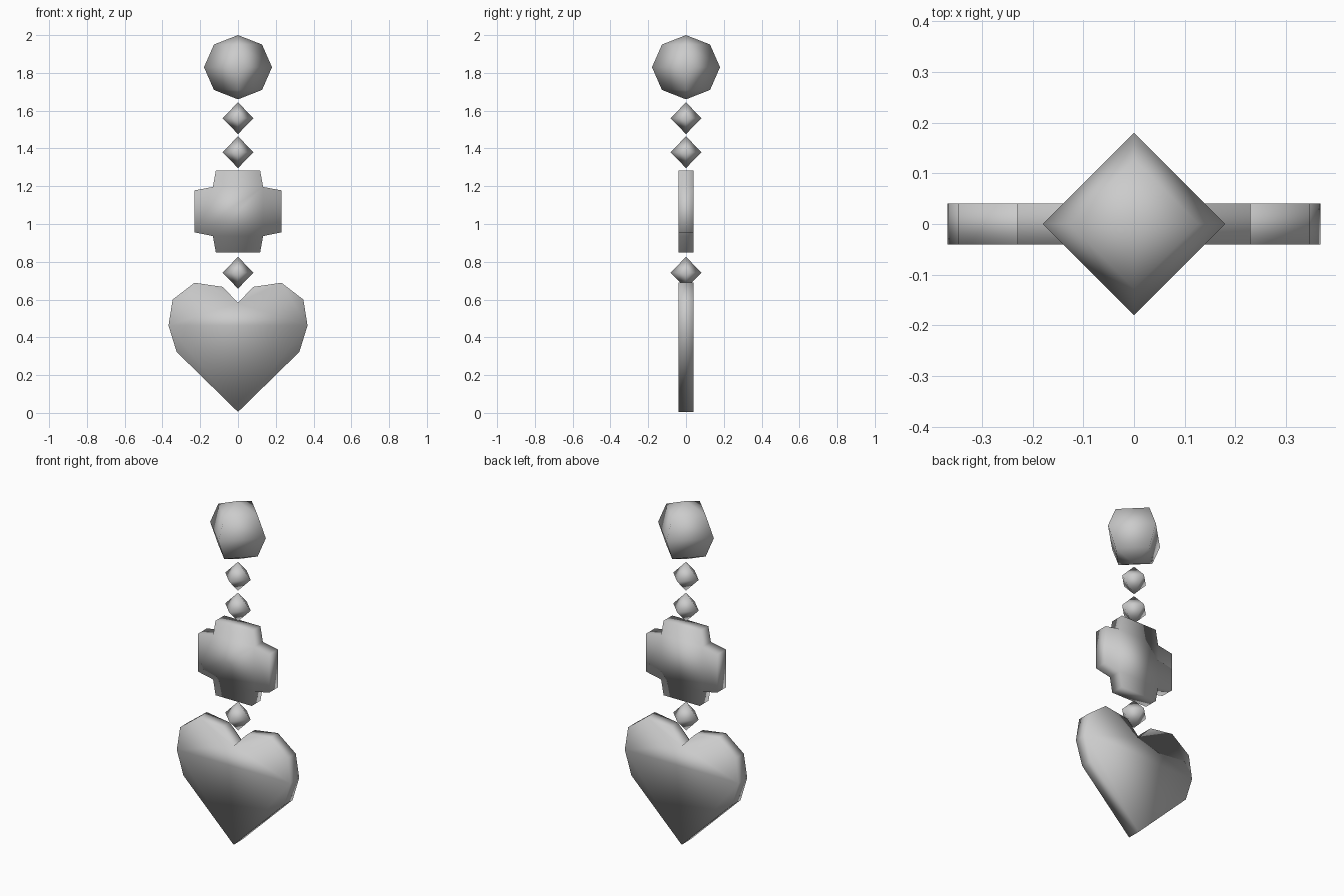
import bpy, bmesh

if "Cube" in bpy.data.objects:
    bpy.data.objects.remove(bpy.data.objects["Cube"])


def finish(bm, name):
    bmesh.ops.recalc_face_normals(bm, faces=bm.faces)
    for f in bm.faces:
        f.smooth = True
    me = bpy.data.meshes.new(name)
    bm.to_mesh(me)
    bm.free()
    ob = bpy.data.objects.new(name, me)
    bpy.context.collection.objects.link(ob)
    return ob


def bead(name, z, rx, rz, rings):
    # four-sided low-poly sphere, corners on the x and y axes
    bm = bmesh.new()
    bmesh.ops.create_uvsphere(bm, u_segments=4, v_segments=rings, radius=1)
    bmesh.ops.scale(bm, vec=(rx, rx, rz), verts=bm.verts)
    ob = finish(bm, name)
    ob.location.z = z
    return ob


def plate(name, outline, half=0.04):
    # flat outline in the xz plane, extruded through y
    bm = bmesh.new()
    face = bm.faces.new([bm.verts.new((x, -half, z)) for x, z in outline])
    ext = bmesh.ops.extrude_face_region(bm, geom=[face])
    moved = [v for v in ext["geom"] if isinstance(v, bmesh.types.BMVert)]
    bmesh.ops.translate(bm, vec=(0, 2 * half, 0), verts=moved)
    # extrusion keeps the first face as the front cap
    return finish(bm, name)


def mirrored(right):
    # add the left half, skipping points on the centre line
    return right + [(-x, z) for x, z in reversed(right) if x > 0]


# beads
bead("top_ball", 1.83, 0.18, 0.17, 4)
for name, z in (("upper_bead", 1.56), ("middle_bead", 1.38), ("lower_bead", 0.742)):
    bead(name, z, 0.082, 0.084, 2)

# cross plate with slightly flared arms
plate("cross_plate", mirrored([
    (0.117, 1.284), (0.133, 1.196), (0.23, 1.178),
    (0.23, 0.956), (0.133, 0.936), (0.117, 0.848)]))

# heart pendant
plate("heart", mirrored([
    (0, 0.582), (0.08, 0.667), (0.23, 0.689), (0.346, 0.6),
    (0.368, 0.463), (0.325, 0.323), (0, 0.005)]))
